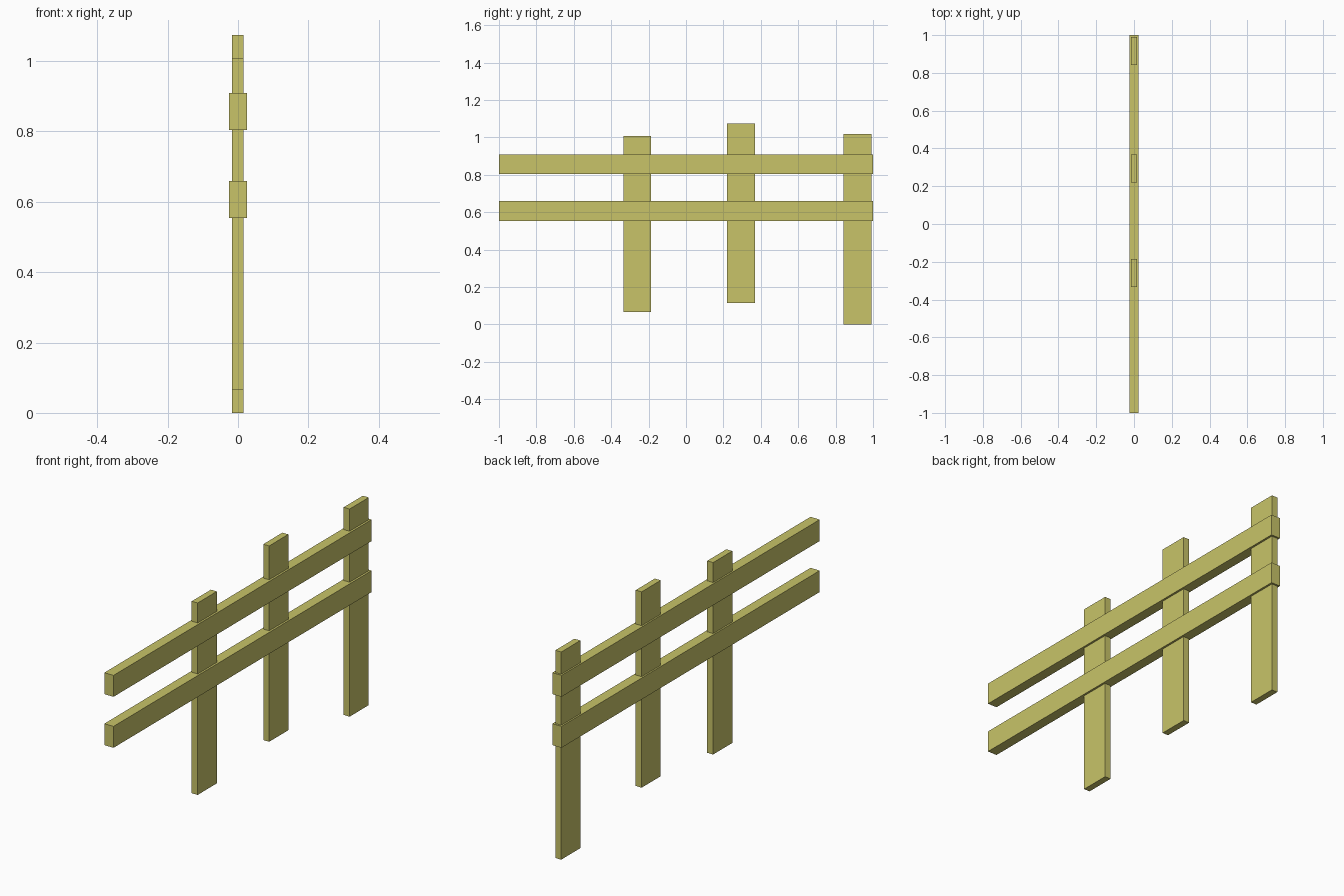
import bpy

if "Cube" in bpy.data.objects:
    bpy.data.objects.remove(bpy.data.objects["Cube"])

wood = bpy.data.materials.new("yellow_wood")
wood.diffuse_color = (0.58, 0.55, 0.14, 1)
wood.use_nodes = True
wood.node_tree.nodes["Principled BSDF"].inputs["Base Color"].default_value = wood.diffuse_color


def plank(name, x, y, z):
    """Box spanning the given (min, max) ranges."""
    spans = (x, y, z)
    bpy.ops.mesh.primitive_cube_add(size=1, location=[(a + b) / 2 for a, b in spans])
    ob = bpy.context.object
    ob.name = name
    ob.scale = [b - a for a, b in spans]
    bpy.ops.object.transform_apply(location=False, rotation=False, scale=True)
    ob.data.materials.append(wood)


# Upright posts, each at its own height: (centre y, bottom, top)
posts = [(-0.26, 0.066, 1.007), (0.294, 0.115, 1.075), (0.917, 0.0, 1.018)]
for i, (y, low, high) in enumerate(posts, 1):
    plank(f"post_{i}", (-0.017, 0.015), (y - 0.074, y + 0.074), (low, high))

# Horizontal rails enclosing the posts
for name, z in (("lower_rail", (0.554, 0.659)), ("upper_rail", (0.804, 0.909))):
    plank(name, (-0.025, 0.025), (-1, 1), z)
